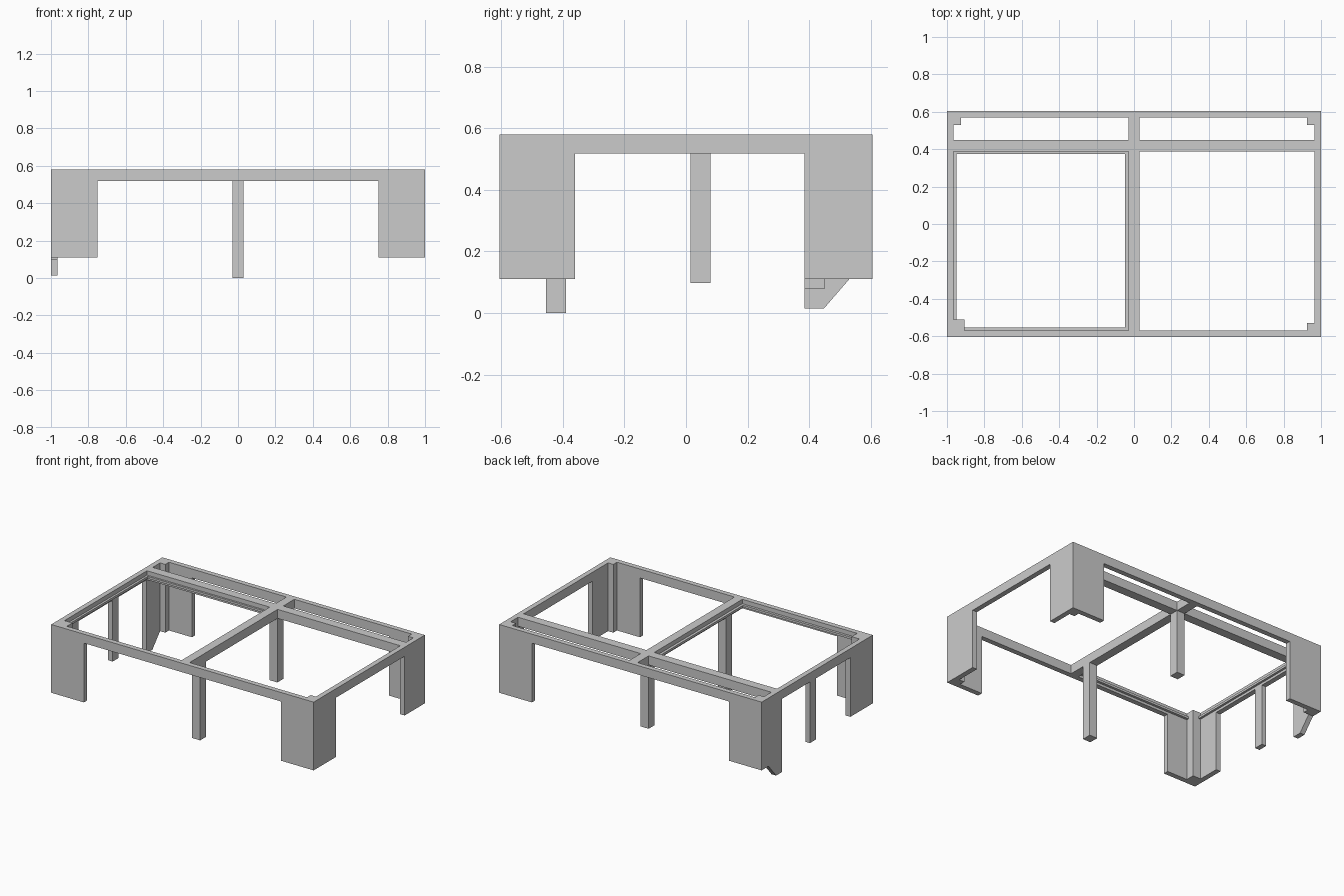
import bpy, bmesh

if "Cube" in bpy.data.objects:
    bpy.data.objects.remove(bpy.data.objects["Cube"])

TOP, LOW, RAIL = 0.58, 0.11, 0.518   # frame top, panel bottom, rail underside
X, Y, T = 1.0, 0.605, 0.035          # half width, half depth, wall thickness


def prism(name, pts, place, depth):
    """Extrude a flat outline; place maps (a, b) to xyz, depth is the offset."""
    bm = bmesh.new()
    face = bm.faces.new([bm.verts.new(place(a, b)) for a, b in pts])
    new = bmesh.ops.extrude_face_region(bm, geom=[face])["geom"]
    bmesh.ops.translate(bm, vec=depth,
                        verts=[v for v in new if isinstance(v, bmesh.types.BMVert)])
    bmesh.ops.recalc_face_normals(bm, faces=bm.faces)
    mesh = bpy.data.meshes.new(name)
    bm.to_mesh(mesh)
    bm.free()
    obj = bpy.data.objects.new(name, mesh)
    bpy.context.collection.objects.link(obj)
    return obj


def box(name, x0, x1, y0, y1, z0, z1):
    pts = [(x0, y0), (x1, y0), (x1, y1), (x0, y1)]
    return prism(name, pts, lambda a, b: (a, b, z0), (0, 0, z1 - z0))


# L-shaped corner panels with a square inner corner post
for sx, side in ((-1, "left"), (1, "right")):
    for sy, end, ly in ((-1, "front", 0.245), (1, "back", 0.22)):
        lx = 0.25
        b = T + (0.06 if (sx, sy) == (-1, -1) else 0.04)
        outline = [(0, 0), (lx, 0), (lx, T), (b, T), (b, b), (T, b), (T, ly), (0, ly)]
        prism(f"{end}_{side}_corner", outline,
              lambda a, c: (sx * (X - a), sy * (Y - c), LOW), (0, 0, TOP - LOW))

# Outer rails between the corners
box("front_rail", -0.75, 0.75, -Y, -Y + T, RAIL, TOP)
box("back_rail", -0.75, 0.75, Y - T, Y, RAIL, TOP)
box("left_rail", -X, -X + T, -0.36, 0.385, RAIL, TOP)
box("right_rail", X - T, X, -0.36, 0.385, RAIL, TOP)

# Inner beams
box("centre_beam", -0.03, 0.03, -Y + T, Y - T, RAIL, TOP)
box("left_cross_beam", -X + T, -0.03, 0.388, 0.45, RAIL, TOP)
box("right_cross_beam", 0.03, X - T, 0.388, 0.45, RAIL, TOP)

# Small recessed ledge around the large left opening
lip = (0.535, 0.55)
box("ledge_left", -X + T, -0.95, -0.57, 0.388, *lip)
box("ledge_right", -0.048, -0.03, -0.57, 0.388, *lip)
box("ledge_front", -0.95, -0.048, -0.57, -0.553, *lip)
box("ledge_back", -0.95, -0.048, 0.375, 0.388, *lip)

# Support posts
box("front_centre_post", -0.03, 0.03, -0.455, -0.39, 0, RAIL)
box("back_centre_post", -0.03, 0.03, 0.385, 0.45, 0.078, RAIL)
box("left_side_post", -X, -X + T, 0.015, 0.08, 0.097, RAIL)

# Tapered foot under the back left panel
prism("back_left_foot", [(0.385, LOW), (0.385, 0.014), (0.447, 0.014), (0.53, LOW)],
      lambda a, b: (-X, a, b), (T, 0, 0))
